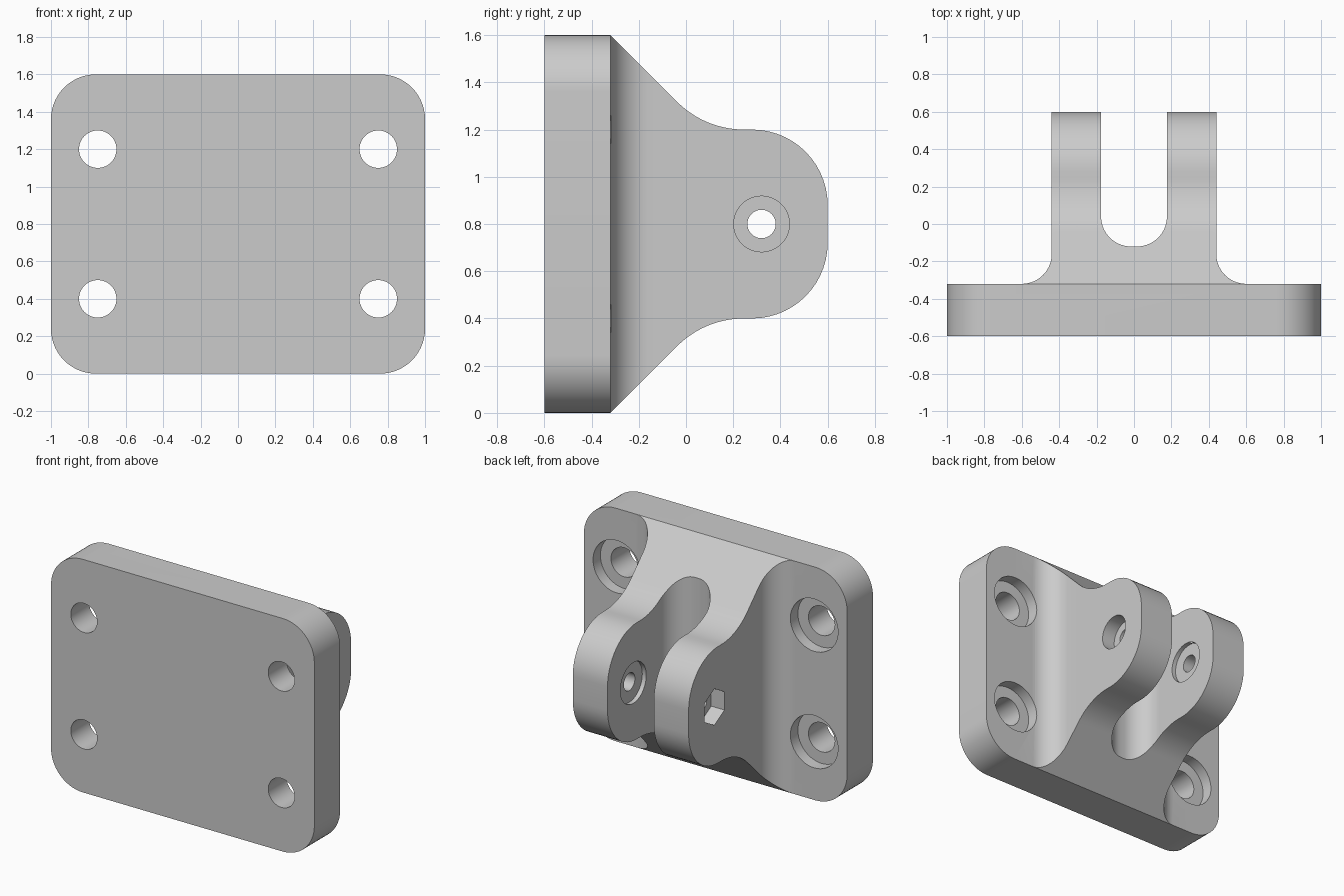
import bpy, bmesh, math
from mathutils import Vector

cube = bpy.data.objects.get("Cube")
if cube:
    bpy.data.objects.remove(cube, do_unlink=True)

grey = bpy.data.materials.new("plain_grey")
grey.use_nodes = True
grey.diffuse_color = (0.6, 0.6, 0.6, 1)
grey.node_tree.nodes["Principled BSDF"].inputs["Base Color"].default_value = (0.6, 0.6, 0.6, 1)


def rounded(corners, steps=14):
    """Outline from (a, b, radius) corners, each filleted by its radius."""
    pts = []
    count = len(corners)
    for i, (a, b, r) in enumerate(corners):
        p = Vector((a, b, 0))
        if r == 0:
            pts.append(p)
            continue
        u = (Vector((*corners[i - 1][:2], 0)) - p).normalized()
        v = (Vector((*corners[(i + 1) % count][:2], 0)) - p).normalized()
        half = u.angle(v) / 2
        t = r / math.tan(half)
        c = p + (u + v).normalized() * (r / math.sin(half))
        start, end = (p + u * t - c).normalized(), (p + v * t - c).normalized()
        pts += [c + start.slerp(end, k / steps) * r for k in range(steps + 1)]
    return [p for i, p in enumerate(pts) if (p - pts[i - 1]).length > 1e-4]


def ring(a, b, r, sides=48):
    """Regular polygon with a corner pointing along the second axis."""
    turn = math.tau / sides
    return [Vector((a + r * math.sin(i * turn), b + r * math.cos(i * turn), 0))
            for i in range(sides)]


def prism(name, outline, axis, lo, hi):
    """Extrude an outline along an axis between two positions."""
    def place(p, d):
        return {"X": (d, p.x, p.y), "Y": (p.x, d, p.y), "Z": (p.x, p.y, d)}[axis]
    bm = bmesh.new()
    low = [bm.verts.new(place(p, lo)) for p in outline]
    high = [bm.verts.new(place(p, hi)) for p in outline]
    bm.faces.new(low)
    bm.faces.new(high)
    for i in range(len(outline)):
        bm.faces.new((low[i - 1], low[i], high[i], high[i - 1]))
    bmesh.ops.recalc_face_normals(bm, faces=bm.faces)
    mesh = bpy.data.meshes.new(name)
    bm.to_mesh(mesh)
    bm.free()
    mesh.materials.append(grey)
    obj = bpy.data.objects.new(name, mesh)
    bpy.context.collection.objects.link(obj)
    return obj


def combine(target, other, operation):
    """Apply a boolean and discard the second solid."""
    mod = target.modifiers.new(operation.lower(), "BOOLEAN")
    mod.operation, mod.object, mod.solver = operation, other, "EXACT"
    bpy.context.view_layer.objects.active = target
    bpy.ops.object.modifier_apply(modifier=mod.name)
    bpy.data.objects.remove(other, do_unlink=True)


# Clevis: side silhouette crossed with the forked plan
back = -0.32
clevis = prism("clevis_bracket", rounded([
    (back, 0, 0), (0.08, 0.4, 0.4), (0.6, 0.4, 0.32),
    (0.6, 1.2, 0.32), (0.08, 1.2, 0.4), (back, 1.6, 0)]), "X", -0.8, 0.8)
half_plan = [(0.6, -0.4, 0), (0.6, back, 0), (0.44, back, 0.16),
             (0.44, 0.7, 0), (0.176, 0.7, 0), (0.176, -0.12, 0.16)]
plan = half_plan + [(-x, y, r) for x, y, r in reversed(half_plan)]
combine(clevis, prism("fork_plan", rounded(plan), "Z", -0.2, 1.8), "INTERSECT")

# Mounting plate with rounded corners
plate = prism("mounting_bracket", rounded([
    (-1, 0, 0.24), (1, 0, 0.24), (1, 1.6, 0.24), (-1, 1.6, 0.24)]), "Y", -0.6, back)
combine(plate, clevis, "UNION")

# Counterbored screw holes
for x in (-0.75, 0.75):
    for z in (0.4, 1.2):
        combine(plate, prism("screw_hole", ring(x, z, 0.1), "Y", -0.7, -0.2), "DIFFERENCE")
        combine(plate, prism("screw_seat", ring(x, z, 0.18), "Y", back - 0.08, -0.2), "DIFFERENCE")

# Pivot hole, washer seats inside the fork, bolt head seat and hex nut pocket
for name, radius, sides, lo, hi in (
        ("pivot_hole", 0.06, 48, -0.7, 0.7),
        ("washer_seats", 0.14, 48, -0.206, 0.206),
        ("bolt_seat", 0.118, 48, 0.34, 0.6),
        ("nut_pocket", 0.125, 6, -0.6, -0.34)):
    combine(plate, prism(name, ring(0.32, 0.8, radius, sides), "X", lo, hi), "DIFFERENCE")

# Smooth the curved walls, keep the edges crisp
bpy.ops.object.select_all(action="DESELECT")
plate.select_set(True)
bpy.context.view_layer.objects.active = plate
bpy.ops.object.shade_smooth_by_angle(angle=math.radians(30))
